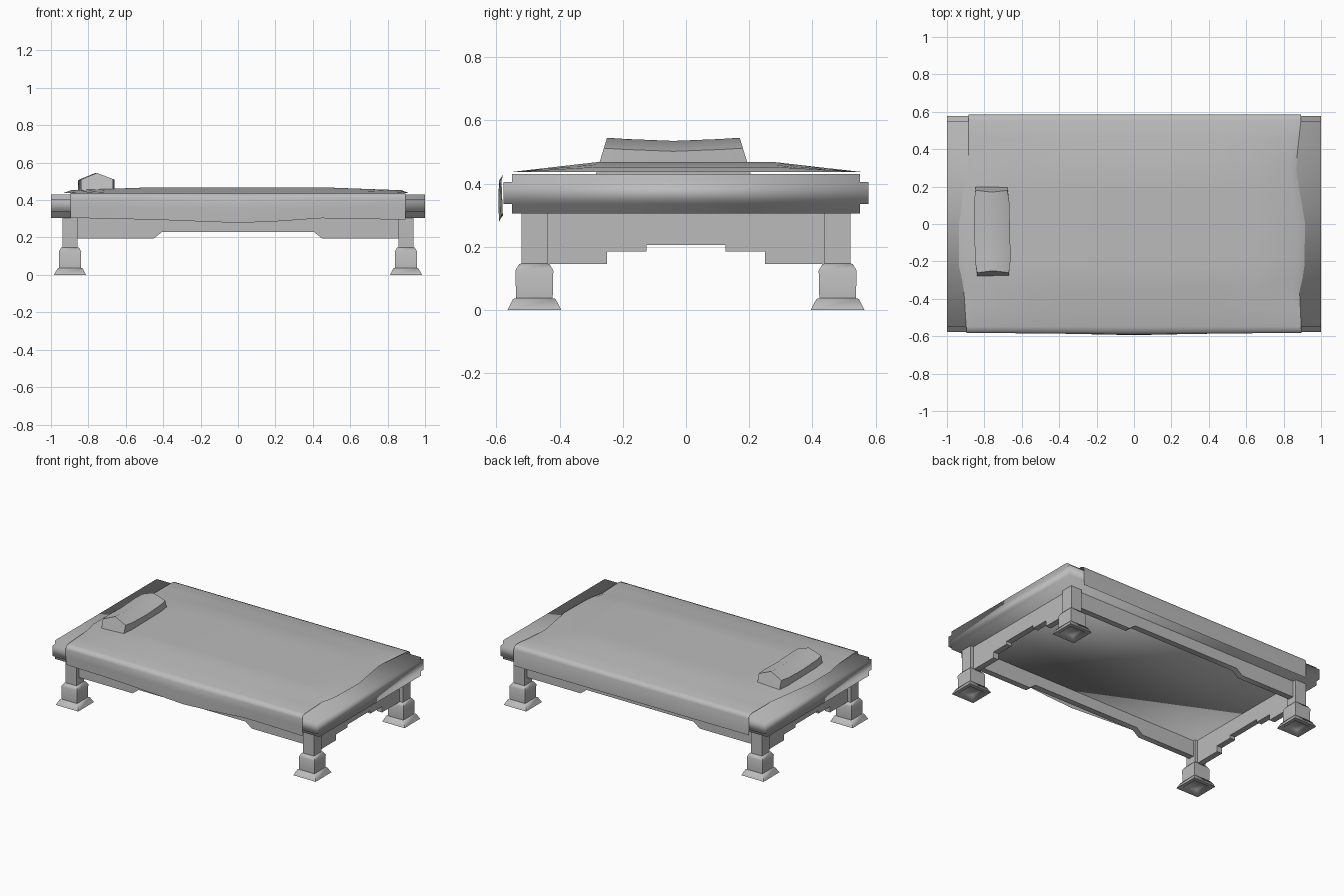
import bpy, bmesh

cube = bpy.data.objects.get("Cube")
if cube:
    bpy.data.objects.remove(cube, do_unlink=True)

grey = bpy.data.materials.new("plain grey")
grey.use_nodes = True
COLOUR = (0.5, 0.5, 0.5, 1)
grey.diffuse_color = COLOUR
grey.node_tree.nodes["Principled BSDF"].inputs["Base Color"].default_value = COLOUR


def loft(name, rings, closed=True, caps=True, angle=None):
    """Skin a list of equal point rings into one object."""
    bm = bmesh.new()
    rows = [[bm.verts.new(p) for p in ring] for ring in rings]
    n = len(rows[0])
    for a, b in zip(rows, rows[1:]):
        for i in range(n if closed else n - 1):
            j = (i + 1) % n
            bm.faces.new((a[i], a[j], b[j], b[i]))
    if caps:
        bm.faces.new(rows[0][::-1])
        bm.faces.new(rows[-1])
    bmesh.ops.recalc_face_normals(bm, faces=bm.faces)
    mesh = bpy.data.meshes.new(name)
    bm.to_mesh(mesh)
    bm.free()
    mesh.materials.append(grey)
    obj = bpy.data.objects.new(name, mesh)
    bpy.context.collection.objects.link(obj)
    bpy.ops.object.select_all(action='DESELECT')
    obj.select_set(True)
    bpy.context.view_layer.objects.active = obj
    if angle is None:
        bpy.ops.object.shade_smooth()
    else:
        bpy.ops.object.shade_smooth_by_angle(angle=angle)
    return obj


def interpolate(points, t):
    """Piecewise linear value at t."""
    if t <= points[0][0]:
        return points[0][1]
    for (a, va), (b, vb) in zip(points, points[1:]):
        if t <= b:
            return va + (vb - va) * (t - a) / (b - a)
    return points[-1][1]


# Bed frame: stepped cross-section running along the length
half = [(0.55, 0.305), (0.55, 0.335), (0.578, 0.335),
        (0.578, 0.405), (0.55, 0.405), (0.55, 0.43)]
section = half + [(-y, z) for y, z in reversed(half)]
loft("bed_frame", [[(x, y, z) for y, z in section] for x in (-1, 1)])

# Legs: square post, chamfered block and flared foot with a hollow sole
leg_steps = [(0.045, 0.02), (0.06, 0), (0.085, 0), (0.067, 0.035), (0.058, 0.037),
             (0.06, 0.125), (0.048, 0.145), (0.041, 0.147), (0.041, 0.31)]
for sx, side in ((-1, "right"), (1, "left")):
    for sy, end in ((-1, "front"), (1, "back")):
        loft(f"{end}_{side}_leg",
             [[(sx * 0.898 + r * a, sy * 0.48 + r * b, z)
               for a, b in ((-1, -1), (1, -1), (1, 1), (-1, 1))]
              for r, z in leg_steps], angle=1.0)


# Aprons: boards with a cut-out lower edge between the legs
def apron(name, lower, place):
    outline = [(-t, z) for t, z in lower] + [(t, z) for t, z in reversed(lower)]
    outline += [(lower[0][0], 0.31), (-lower[0][0], 0.31)]
    loft(name, [[place(t, d, z) for t, z in outline] for d in (-0.02, 0.02)], angle=0.8)


long_edge = [(0.88, 0.195), (0.45, 0.195), (0.405, 0.23)]
short_edge = [(0.46, 0.145), (0.25, 0.145), (0.25, 0.185),
              (0.125, 0.185), (0.125, 0.205)]
for s, end, side in ((-1, "front", "right"), (1, "back", "left")):
    apron(f"{end}_apron", long_edge, lambda t, d, z: (t, s * 0.475 + d, z))
    apron(f"{side}_apron", short_edge, lambda t, d, z: (s * 0.895 + d, t, z))

# Blanket: thin domed sheet with uneven ends, hanging over both long sides
right_edge = [(-0.58, -0.895), (-0.32, -0.912), (-0.23, -0.935), (0, -0.935),
              (0.18, -0.91), (0.36, -0.885)]
left_edge = [(-0.58, 0.895), (-0.36, 0.885), (-0.25, 0.91), (0, 0.915),
             (0.3, 0.865), (0.56, 0.893)]
hem = [(-0.9, 0.305), (-0.45, 0.295), (0, 0.278), (0.12, 0.28),
       (0.45, 0.303), (0.9, 0.295)]
dome_x = [(0, 1), (0.45, 1), (0.86, 0.5), (0.9, 0)]
dome_y = [(0.28, 1), (0.55, 0)]
COLUMNS = [-0.9, -0.86, -0.65, -0.45, -0.2, 0, 0.2, 0.45, 0.65, 0.86, 0.9]
ROWS = [-0.55, -0.45, -0.36, -0.28, -0.23, 0, 0.18, 0.28, 0.36, 0.45, 0.555]


def blanket_x(x, y):
    edge = interpolate(right_edge if x < 0 else left_edge, y)
    return x * abs(edge) / 0.9


strips = []
for x in COLUMNS:
    xf, xb = blanket_x(x, -0.58), blanket_x(x, 0.58)
    bulge = 0.012 * max(0, 1 - abs(x) / 0.6)
    strip = [(xf, -0.58 - bulge, interpolate(hem, x)),
             (xf, -0.582 - bulge, 0.36), (xf, -0.584 - bulge * 0.6, 0.41),
             (xf, -0.578, 0.43)]
    for y in ROWS:
        z = 0.437 + 0.031 * interpolate(dome_x, abs(x)) * interpolate(dome_y, abs(y))
        strip.append((blanket_x(x, y), y, z))
    strip += [(xb, 0.578, 0.43), (xb, 0.586, 0.41), (xb, 0.586, 0.3)]
    strips.append(strip)
loft("blanket", strips, closed=False, caps=False, angle=1.2)

# Pillow: faceted bolster with a dipped ridge and sloping ends
profile = [(-0.093, 0.43), (-0.095, 0.51), (0, 0.545), (0.095, 0.512), (0.093, 0.43)]
rings = []
for y, width, spread, dip in ((-0.25, 0.9, -0.035, 0), (-0.19, 1, -0.012, 0.004),
                              (-0.04, 1, 0, 0.01), (0.11, 1, 0.012, 0.004),
                              (0.17, 0.9, 0.035, 0)):
    ring = []
    for x, z in profile:
        low = (0.545 - z) / 0.115
        ring.append((-0.758 + x * width - 0.02 * (y + 0.04), y + spread * low,
                     z - dip * (z > 0.5)))
    rings.append(ring)
loft("pillow", rings, angle=0.9)
